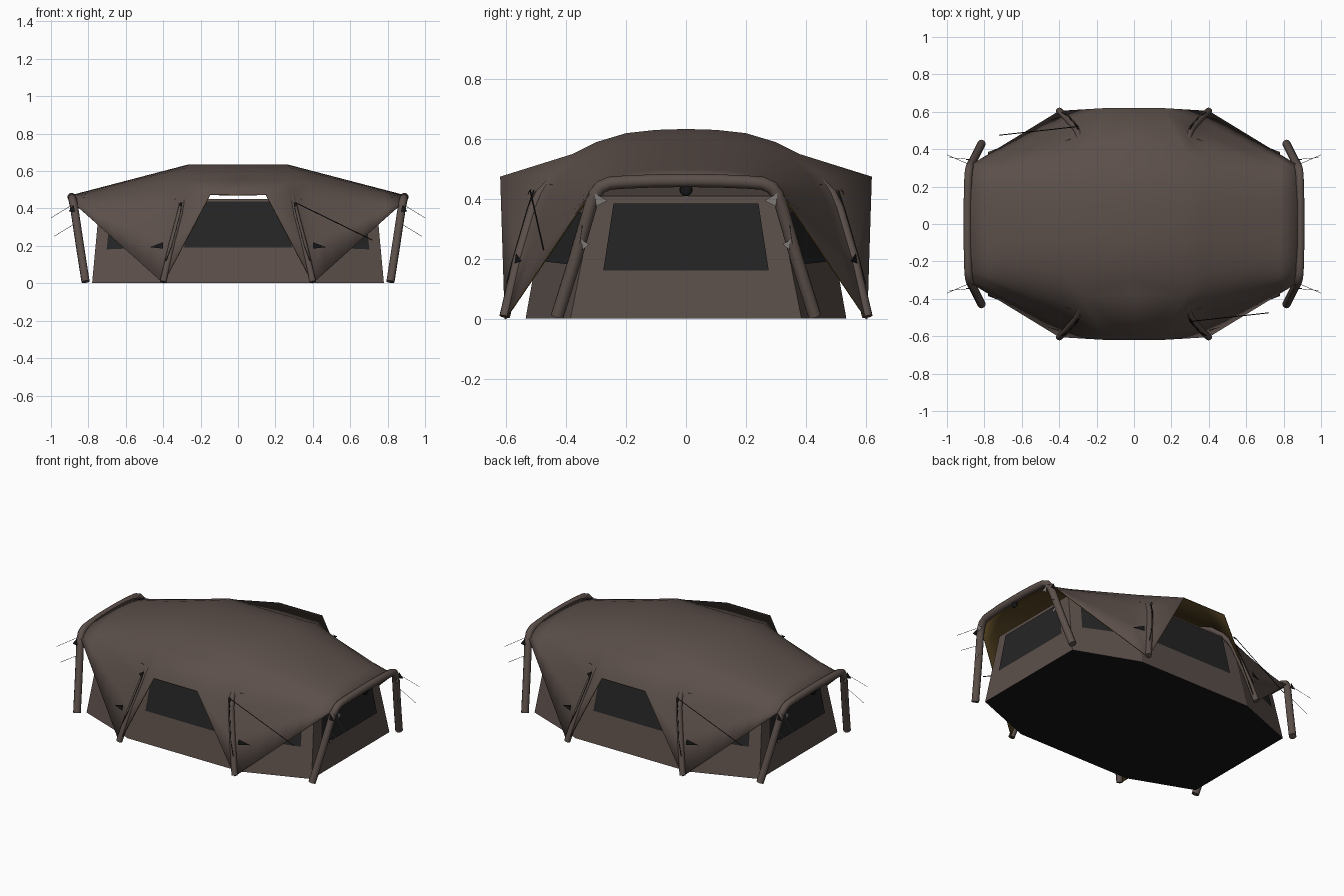
import bpy, bmesh, math
from mathutils import Vector

cube = bpy.data.objects.get("Cube")
if cube:
    bpy.data.objects.remove(cube)


def material(name, r, g, b):
    m = bpy.data.materials.new(name)
    m.use_nodes = True
    m.diffuse_color = (r, g, b, 1)
    m.node_tree.nodes["Principled BSDF"].inputs["Base Color"].default_value = (r, g, b, 1)
    return m


FABRIC = material("brown_fabric", 0.105, 0.078, 0.068)
LINING = material("tan_lining", 0.1, 0.062, 0.018)
MESH = material("dark_window", 0.018, 0.018, 0.018)
FLOOR = material("black_groundsheet", 0.008, 0.008, 0.008)
PATCH = material("grey_webbing", 0.2, 0.19, 0.18)


def add_mesh(name, bm, *mats):
    me = bpy.data.meshes.new(name)
    bm.to_mesh(me)
    bm.free()
    ob = bpy.data.objects.new(name, me)
    bpy.context.collection.objects.link(ob)
    for m in mats:
        me.materials.append(m)
    return ob


def select(ob):
    bpy.ops.object.select_all(action='DESELECT')
    ob.select_set(True)
    bpy.context.view_layer.objects.active = ob


def tube(name, points, radius, mat, sides=3):
    cu = bpy.data.curves.new(name, 'CURVE')
    cu.dimensions = '3D'
    cu.bevel_depth = radius
    cu.bevel_resolution = sides
    cu.use_fill_caps = True
    sp = cu.splines.new('POLY')
    sp.points.add(len(points) - 1)
    for p, co in zip(sp.points, points):
        p.co = (*co, 1)
    cu.materials.append(mat)
    ob = bpy.data.objects.new(name, cu)
    bpy.context.collection.objects.link(ob)
    select(ob)
    bpy.ops.object.convert(target='MESH')
    bpy.ops.object.shade_smooth_by_angle(angle=math.radians(45))
    return ob


def plate(name, corners, mat):
    bm = bmesh.new()
    bm.faces.new([bm.verts.new(c) for c in corners])
    return add_mesh(name, bm, mat)


def flip(p, sx, sy):
    return Vector((p[0] * sx, p[1] * sy, p[2]))


SIGNS = [(sx, sy) for sx in (1, -1) for sy in (1, -1)]
SIDE = {1: "left", -1: "right"}
END = {1: "back", -1: "front"}

# Half of the main arch, from foot to crown
arch = [Vector(p) for p in (
    (.40, .605, .0), (.355, .56, .2), (.31, .51, .37), (.30, .49, .42), (.29, .45, .48),
    (.28, .38, .55), (.275, .3, .59), (.27, .2, .62), (.27, .1, .631), (.27, 0, .634))]


def end_edge(p):
    f = p.y / arch[0].y
    return Vector((.89 - .015 * f, .315 * f, .472 - .045 * f ** 4))


# Outer fly: one quarter, mirrored, with a tan inside
bm = bmesh.new()
V = bm.verts.new
STEPS = 6
for a, b in zip(arch, arch[1:]):
    ea, eb = end_edge(a), end_edge(b)
    for i in range(STEPS):
        s, t = i / STEPS, (i + 1) / STEPS
        bm.faces.new([V(a.lerp(ea, s)), V(a.lerp(ea, t)), V(b.lerp(eb, t)), V(b.lerp(eb, s))])
brow = Vector((.15, .62, .475))
brow_root = Vector((.155, .38, .553))
for i, (a, b) in enumerate(zip(arch, arch[1:])):
    if i < 5:       # flared side of the doorway
        bm.faces.new([V(a), V(b), V(brow)])
    else:           # crown panel
        bm.faces.new([V(a), V(b), V((0, b.y, b.z)), V((0, a.y, a.z))])
bm.faces.new([V(arch[5]), V((0, arch[5].y, arch[5].z)), V((0, brow.y, brow.z)), V(brow)])
bmesh.ops.remove_doubles(bm, verts=bm.verts, dist=.0005)
for f in bm.faces:
    f.normal_update()
    c = f.calc_center_median()
    if f.normal.dot(Vector((c.x * .3, c.y, c.z))) < 0:
        f.normal_flip()
fly = add_mesh("outer_fly", bm, FABRIC, LINING)
mirror = fly.modifiers.new("mirror", 'MIRROR')
mirror.use_axis = (True, True, False)
select(fly)
bpy.ops.object.shade_smooth_by_angle(angle=math.radians(25))
shell = fly.modifiers.new("cloth", 'SOLIDIFY')
shell.thickness = .005
shell.offset = -1
shell.material_offset = 1
shell.material_offset_rim = 1

# Inner cabin on an eight-sided floor
quarter_low = [Vector((.78, .385, 0.002)), Vector((.39, .535, 0.002))]
quarter_top = [Vector((.742, .305, .41)), Vector((.34, .455, .45))]


def ring(q):
    a, b = q
    return [flip(p, sx, sy) for p, sx, sy in (
        (a, 1, -1), (a, 1, 1), (b, 1, 1), (b, -1, 1),
        (a, -1, 1), (a, -1, -1), (b, -1, -1), (b, 1, -1))]


low, top = ring(quarter_low), ring(quarter_top)
bm = bmesh.new()
lv = [bm.verts.new(p) for p in low]
tv = [bm.verts.new(p) for p in top]
for i in range(8):
    j = (i + 1) % 8
    bm.faces.new([lv[i], lv[j], tv[j], tv[i]])
bm.faces.new(lv[::-1]).material_index = 1
bmesh.ops.triangulate(bm, faces=[bm.faces.new(tv)])
add_mesh("inner_cabin", bm, FABRIC, FLOOR)

# Windows laid on every wall
for i in range(8):
    j = (i + 1) % 8
    is_end, is_front = i in (0, 4), i in (2, 6)
    u0, u1 = (.11, .89) if is_end or is_front else (.16, .84)
    v0, v1 = (.39, .94) if is_end else (.42, .97) if is_front else (.43, .85)
    out = (low[j] - low[i]).cross(top[i] - low[i]).normalized() * .005
    corners = [low[i].lerp(low[j], u).lerp(top[i].lerp(top[j], u), v) + out
               for u, v in ((u0, v0), (u1, v0), (u1, v1), (u0, v1))]
    plate("wall_window", corners, MESH)

# Inflated main arches: outside the fly at the legs, beneath it at the crown
arch_path = [p.copy() for p in arch]
arch_path[0].z = .008
for p in arch_path:
    sink = min(max((p.z - .40) / .12, 0), 1) * .026
    p -= Vector((0, p.y, p.z)).normalized() * sink
    p.x -= sink * .4

# Inflated end bows
bow_path = [Vector(p) for p in (
    (.815, .43, .008), (.845, .37, .2), (.872, .318, .38), (.878, .305, .415), (.883, .285, .44),
    (.886, .255, .453), (.888, .2, .457), (.89, .1, .461), (.89, 0, .462))]

for sx in (1, -1):
    for name, path, r in (("main_arch_tube", arch_path, .018), ("end_bow_tube", bow_path, .022)):
        points = [flip(p, sx, 1) for p in path] + [flip(p, sx, -1) for p in path[-2::-1]]
        tube(SIDE[sx] + "_" + name, points, r, FABRIC)

    # Round vent below each bow
    bm = bmesh.new()
    bmesh.ops.create_uvsphere(bm, u_segments=12, v_segments=8, radius=.022)
    bmesh.ops.scale(bm, vec=(.5, 1, 1), verts=bm.verts)
    bmesh.ops.translate(bm, vec=(sx * .885, 0, .432), verts=bm.verts)
    add_mesh(SIDE[sx] + "_vent", bm, FLOOR)

# Guy lines, straps and triangular patches at each corner
for sx, sy in SIGNS:
    tag = SIDE[sx] + "_" + END[sy] + "_"

    def put(points):
        return [flip(p, sx, sy) for p in points]

    tube(tag + "upper_guy_line", put([(.885, .32, .42), (1.0, .37, .35)]), .0012, PATCH, 0)
    tube(tag + "lower_guy_line", put([(.87, .345, .32), (.985, .355, .25)]), .0012, PATCH, 0)
    plate(tag + "upper_patch", put([(.902, .305, .42), (.902, .3, .375), (.902, .262, .395)]), PATCH)
    plate(tag + "lower_patch", put([(.878, .35, .265), (.878, .345, .23), (.878, .322, .25)]), PATCH)
    plate(tag + "bow_tab", put([(.88, .34, .42), (.905, .345, .385), (.87, .345, .38)]), FLOOR)
    plate(tag + "leg_patch", put([(.40, .567, .22), (.40, .572, .185), (.47, .548, .193)]), FLOOR)
    plate(tag + "arch_tab", put([(.295, .515, .435), (.32, .525, .425), (.305, .53, .41)]), FLOOR)
    tube(tag + "leg_strap", put([(.385, .598, .12), (.355, .577, .2), (.31, .528, .37), (.30, .508, .43)]),
         .003, FLOOR, 0)

# One long rope on two opposite corners
for s in (1, -1):
    tube(END[-s] + "_rope", [flip(p, s, -s) for p in ((.31, .52, .43), (.72, .475, .23))],
         .0025, FLOOR, 0)
